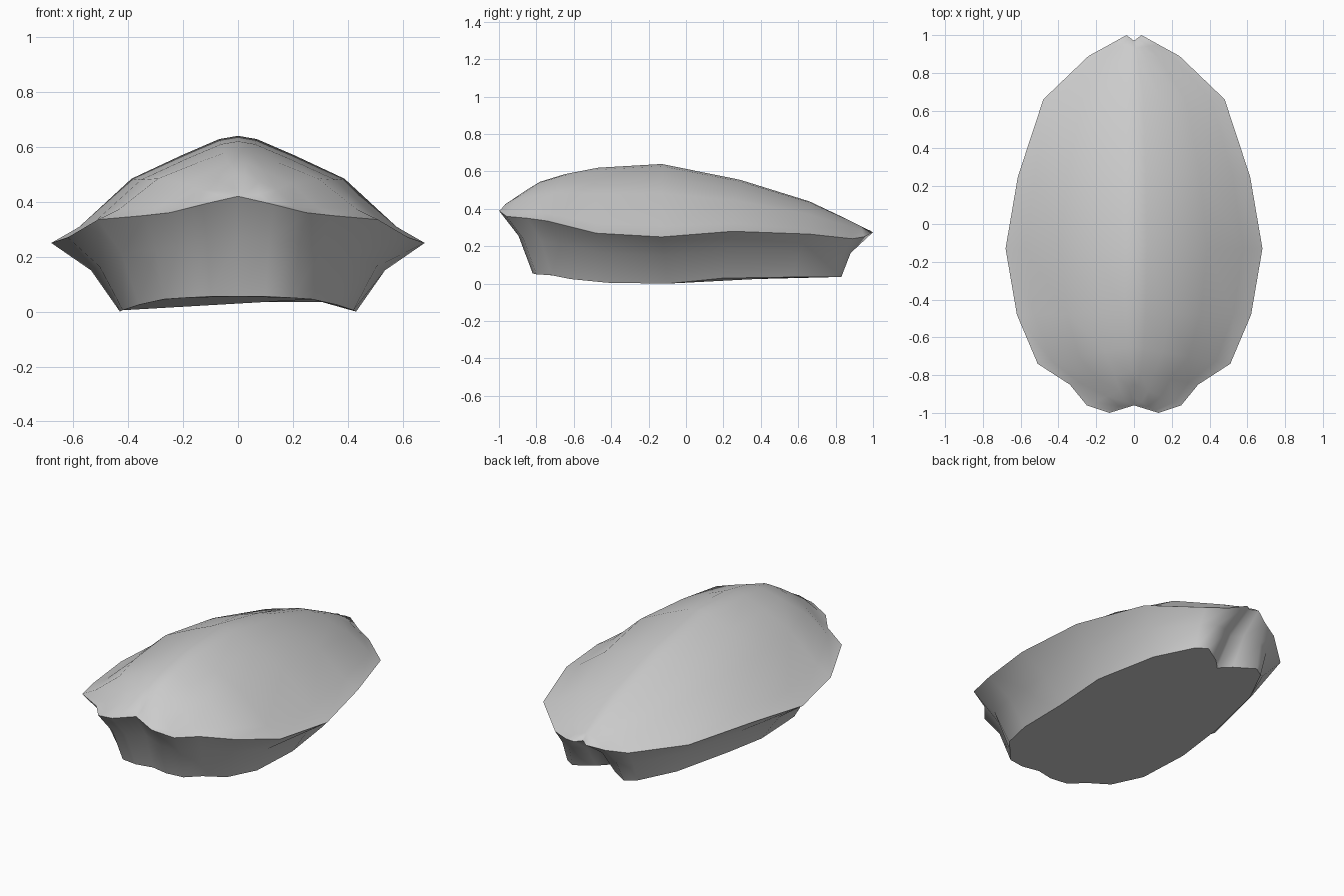
import bpy
import bmesh
from mathutils import Vector

default_cube = bpy.data.objects.get("Cube")
if default_cube:
    bpy.data.objects.remove(default_cube)

grey = bpy.data.materials.new("light_grey")
grey.use_nodes = True
shade = (0.6, 0.6, 0.6, 1)
grey.diffuse_color = shade
grey.node_tree.nodes["Principled BSDF"].inputs["Base Color"].default_value = shade

# Left half of the rim, from the front middle round to the rear notch
RIM = [(0, -.96, .42), (.13, -1, .39), (.25, -.96, .36), (.34, -.85, .35),
       (.51, -.74, .335), (.62, -.48, .27), (.68, -.13, .25), (.615, .25, .28),
       (.48, .66, .265), (.24, .89, .24), (.13, .95, .25), (.04, 1, .275), (0, .97, .28)]

# Left half of the underside outline, point for point with the rim
BASE = [(0, -.8, .055), (.1, -.82, .055), (.2, -.8, .05), (.27, -.72, .045),
        (.36, -.62, .025), (.42, -.42, .005), (.43, -.1, 0), (.42, .2, .03),
        (.34, .57, .035), (.23, .79, .035), (.17, .83, .035), (.06, .76, .035), (0, .7, .035)]

# Ridge line (y, z) that each rim point rises to
RIDGE = [(-.96, .42), (-.92, .45), (-.85, .5), (-.78, .545), (-.65, .585),
         (-.47, .62), (-.13, .64), (.29, .555), (.66, .44), (.85, .35),
         (.93, .31), (.965, .29), (.97, .28)]

# Cross-section of the dome: share of the half width, share of the height
SECTION = [(.85, .15), (.57, .6), (.3, .82), (.1, .97), (0, 1)]


def closed_ring(half):
    """Mirror a half outline into a full loop."""
    mirrored = [(-x, y, z) for x, y, z in half[-2:0:-1]]
    return [Vector(point) for point in list(half) + mirrored]


def blend(lower, upper, across, up):
    """Move between two outlines with separate plan and height shares."""
    result = []
    for a, b in zip(lower, upper):
        a, b = Vector(a), Vector(b)
        point = a.lerp(b, across)
        point.z = a.z + (b.z - a.z) * up
        result.append(tuple(point))
    return result


def make_part(name, outlines, cap=False, smooth=True):
    """Skin a stack of outlines, or fill a single one facing down."""
    bm = bmesh.new()
    rings = [[bm.verts.new(p) for p in closed_ring(half)] for half in outlines]
    for lower, upper in zip(rings, rings[1:]):
        count = len(lower)
        for i in range(count):
            j = (i + 1) % count
            bm.faces.new((lower[i], lower[j], upper[j], upper[i]))
    if cap:
        bm.faces.new(rings[0][::-1])
    bmesh.ops.remove_doubles(bm, verts=bm.verts, dist=0.0005)
    for face in bm.faces:
        face.smooth = smooth
    mesh = bpy.data.meshes.new(name)
    bm.to_mesh(mesh)
    bm.free()
    mesh.materials.append(grey)
    part = bpy.data.objects.new(name, mesh)
    bpy.context.collection.objects.link(part)
    return part


# Domed upper shell
ridge = [(0, y, z) for y, z in RIDGE]
dome = [RIM] + [blend(RIM, ridge, 1 - width, height) for width, height in SECTION]
make_part("shell_dome", dome)

# Flared side wall tucked under the rim
waist = blend(BASE, RIM, .42, .6)
make_part("side_wall", [BASE, waist, RIM])

# Flat underside
make_part("underside", [BASE], cap=True, smooth=False)
